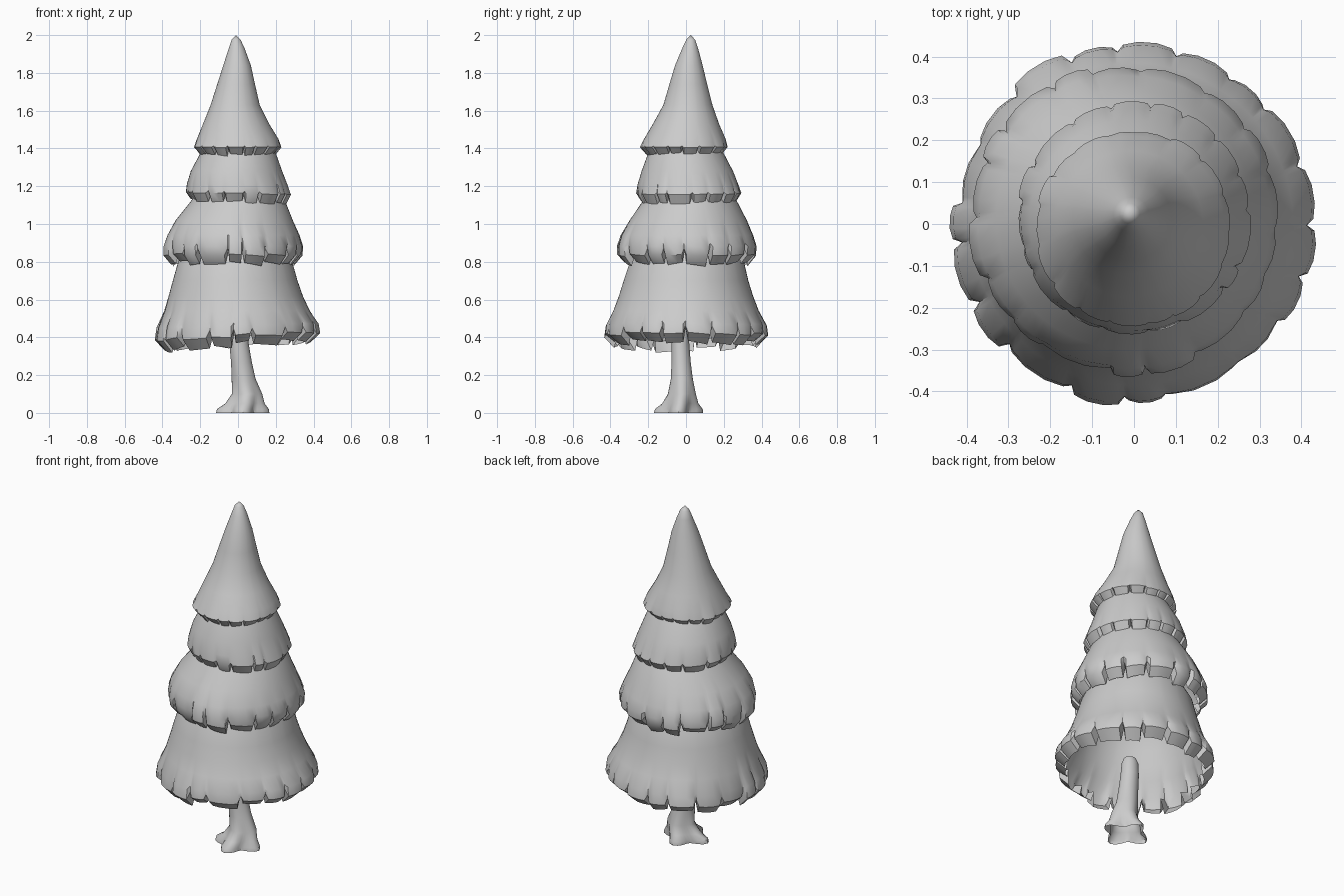
import bpy, bmesh, random
from math import sin, cos, tau, radians
from mathutils import Vector

random.seed(11)
old = bpy.data.objects.get("Cube")
if old:
    bpy.data.objects.remove(old)

grey = bpy.data.materials.new("plain_grey")
grey.use_nodes = True
colour = (0.6, 0.6, 0.6, 1)
grey.diffuse_color = colour
grey.node_tree.nodes["Principled BSDF"].inputs["Base Color"].default_value = colour


def skin(name, rings, angle):
    """Bridge a stack of rings into one open, smooth-shaded shell."""
    bm = bmesh.new()
    loops = [[bm.verts.new(p) for p in ring] for ring in rings]
    count = len(rings[0])
    for a, b in zip(loops, loops[1:]):
        for i in range(count):
            j = (i + 1) % count
            bm.faces.new((a[i], b[i], b[j], a[j]))
    bmesh.ops.remove_doubles(bm, verts=bm.verts, dist=0.0005)
    bmesh.ops.recalc_face_normals(bm, faces=bm.faces)
    mesh = bpy.data.meshes.new(name)
    bm.to_mesh(mesh)
    bm.free()
    mesh.materials.append(grey)
    obj = bpy.data.objects.new(name, mesh)
    bpy.context.collection.objects.link(obj)
    bpy.ops.object.select_all(action="DESELECT")
    obj.select_set(True)
    bpy.context.view_layer.objects.active = obj
    bpy.ops.object.shade_smooth_by_angle(angle=radians(angle))


def foliage(name, rows, flaps, skirt_top, tilt=0):
    """Hollow lathe of (z, centre x, centre y, radius) whose hem splits into flaps."""
    skirt = skirt_top - rows[-1][0]
    seams = [f + random.uniform(-0.22, 0.22) for f in range(flaps)]
    seams.append(seams[0] + flaps)
    columns = []  # angle, radial offset and lift of the hem
    for begin, end in zip(seams, seams[1:]):
        out = random.uniform(-0.05, 0.07) * skirt
        lift = random.uniform(0, 0.15) * skirt
        slope = random.uniform(-0.12, 0.12) * skirt
        # Seam between two flaps
        columns.append((begin / flaps * tau, -0.08 * skirt, 0.4 * skirt))
        for part in (0.1, 0.35, 0.65, 0.9):
            angle = (begin + part * (end - begin)) / flaps * tau
            edge = 0.03 * skirt if part in (0.1, 0.9) else 0
            columns.append((angle, out - edge, lift + slope * (part - 0.5)))

    rings = []
    for z, cx, cy, r in rows:
        weight = max(0, min(1, (skirt_top - z) / skirt))
        ring = []
        for a, out, lift in columns:
            rad = r + out * min(1, weight * 1.6) if r else 0
            x, y = cx + rad * cos(a), cy + rad * sin(a)
            ring.append(Vector((x, y, z + weight ** 2 * lift + weight * tilt * x)))
        rings.append(ring)
    skin(name, rings, 35)


# Four tiers of branches, each hem curling inward
foliage("bottom_foliage", [
    (1.02, -0.01, 0.01, 0.18), (0.92, -0.01, 0.005, 0.235), (0.80, -0.015, 0.005, 0.302),
    (0.70, -0.015, 0, 0.33), (0.62, -0.012, 0, 0.355), (0.54, -0.005, 0, 0.385),
    (0.46, 0, 0, 0.424), (0.40, 0, 0, 0.43), (0.345, 0, 0, 0.378)], 19, 0.55, 0.06)
foliage("lower_middle_foliage", [
    (1.28, 0, 0.015, 0.15), (1.2, 0, 0.02, 0.2), (1.12, 0, 0.02, 0.25),
    (1.02, -0.02, 0.012, 0.31), (0.94, -0.022, 0.007, 0.35),
    (0.88, -0.02, 0.01, 0.368), (0.83, -0.02, 0.01, 0.365),
    (0.78, -0.02, 0.01, 0.325)], 18, 0.97)
foliage("upper_middle_foliage", [
    (1.52, 0, 0, 0.12), (1.45, 0, 0, 0.16), (1.37, 0, 0, 0.202),
    (1.28, -0.008, 0.007, 0.242), (1.21, -0.005, 0.01, 0.266),
    (1.16, 0, 0.013, 0.276), (1.11, 0, 0.013, 0.25)], 17, 1.22, -0.04)
foliage("top_foliage", [
    (2, -0.01, 0.025, 0), (1.975, -0.01, 0.025, 0.024), (1.93, -0.007, 0.022, 0.042),
    (1.84, -0.005, 0.015, 0.073), (1.74, -0.01, 0.012, 0.1), (1.63, -0.015, 0.01, 0.13),
    (1.53, -0.01, 0, 0.175), (1.45, -0.002, -0.006, 0.216), (1.405, -0.002, -0.01, 0.234),
    (1.36, -0.002, -0.01, 0.2)], 17, 1.45)

# Hollow leaning trunk with a rounded top that spreads into four roots
trunk = [(0.48, 0.003, -0.03, 0, 0), (0.47, 0.003, -0.03, 0.035, 0),
         (0.44, 0.003, -0.03, 0.047, 0), (0.37, 0.005, -0.03, 0.051, 0),
         (0.27, 0.018, -0.026, 0.055, 0), (0.18, 0.03, -0.022, 0.062, 0.02),
         (0.1, 0.048, -0.022, 0.076, 0.06), (0.05, 0.037, -0.03, 0.092, 0.13),
         (0.02, 0.026, -0.038, 0.11, 0.25), (0, 0.025, -0.04, 0.112, 0.26)]
steps = [i / 32 * tau for i in range(32)]
skin("trunk", [
    [Vector((cx + r * (1 + lobe * cos(4 * a)) * cos(a),
             cy + 0.92 * r * (1 + lobe * cos(4 * a)) * sin(a), z)) for a in steps]
    for z, cx, cy, r, lobe in trunk], 40)
